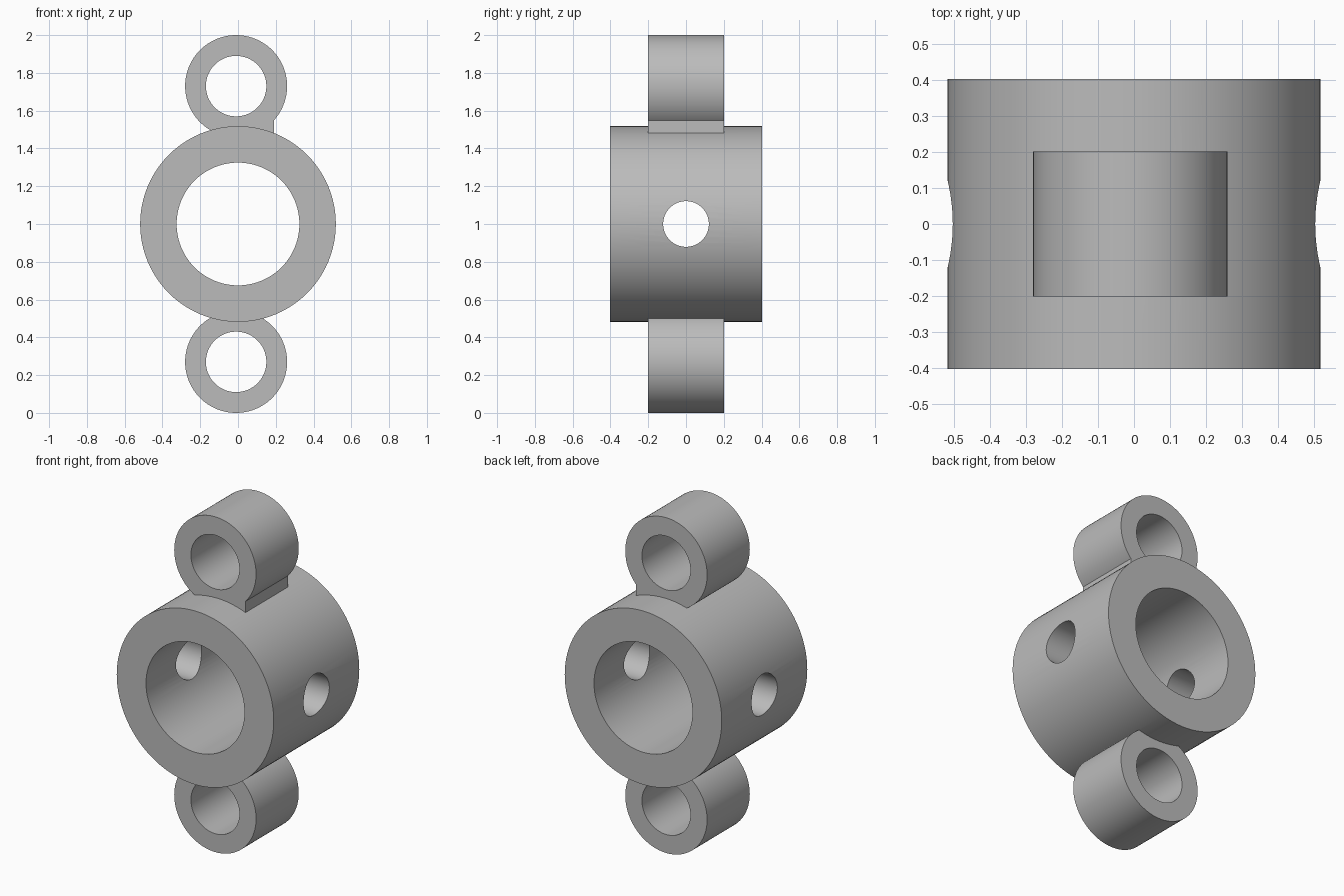
import bpy
from math import pi

old = bpy.data.objects.get("Cube")
if old:
    bpy.data.objects.remove(old)

metal = bpy.data.materials.new("plain grey")
metal.use_nodes = True
grey = (0.5, 0.5, 0.5, 1)
metal.diffuse_color = grey
metal.node_tree.nodes["Principled BSDF"].inputs["Base Color"].default_value = grey


def cylinder(name, x, z, radius, length, axis="Y"):
    turn = (pi / 2, 0, 0) if axis == "Y" else (0, pi / 2, 0)
    bpy.ops.mesh.primitive_cylinder_add(vertices=96, radius=radius, depth=length,
                                        location=(x, 0, z), rotation=turn)
    obj = bpy.context.object
    obj.name = name
    obj.data.materials.append(metal)
    return obj


def combine(target, tool, operation):
    """Apply a boolean and remove the tool."""
    tool.hide_render = True
    mod = target.modifiers.new(operation, "BOOLEAN")
    mod.operation, mod.object, mod.solver = operation, tool, "EXACT"
    bpy.context.view_layer.objects.active = target
    bpy.ops.object.modifier_apply(modifier=mod.name)
    bpy.data.objects.remove(tool)


lug_x, lug_z = -0.01, (0.27, 1.73)

# Main sleeve with an eye lug above and below
housing = cylinder("sleeve_with_lugs", 0, 1, 0.518, 0.806)
for z in lug_z:
    combine(housing, cylinder("lug", lug_x, z, 0.27, 0.402), "UNION")

# Small web beside the upper lug
bpy.ops.mesh.primitive_cube_add(size=1, location=(0.07, 0, 1.5))
web = bpy.context.object
web.name = "web"
web.scale = (0.24, 0.402, 0.11)
web.data.materials.append(metal)
combine(housing, web, "UNION")

# Bores through the sleeve and lugs, then the cross hole
combine(housing, cylinder("main_bore", 0, 1, 0.325, 2), "DIFFERENCE")
for z in lug_z:
    combine(housing, cylinder("lug_bore", lug_x, z, 0.16, 2), "DIFFERENCE")
combine(housing, cylinder("cross_hole", 0, 1, 0.121, 2, "X"), "DIFFERENCE")

# Smooth barrels with crisp rims
bpy.ops.object.select_all(action="DESELECT")
housing.select_set(True)
bpy.context.view_layer.objects.active = housing
bpy.ops.object.shade_smooth_by_angle(angle=pi / 6)
